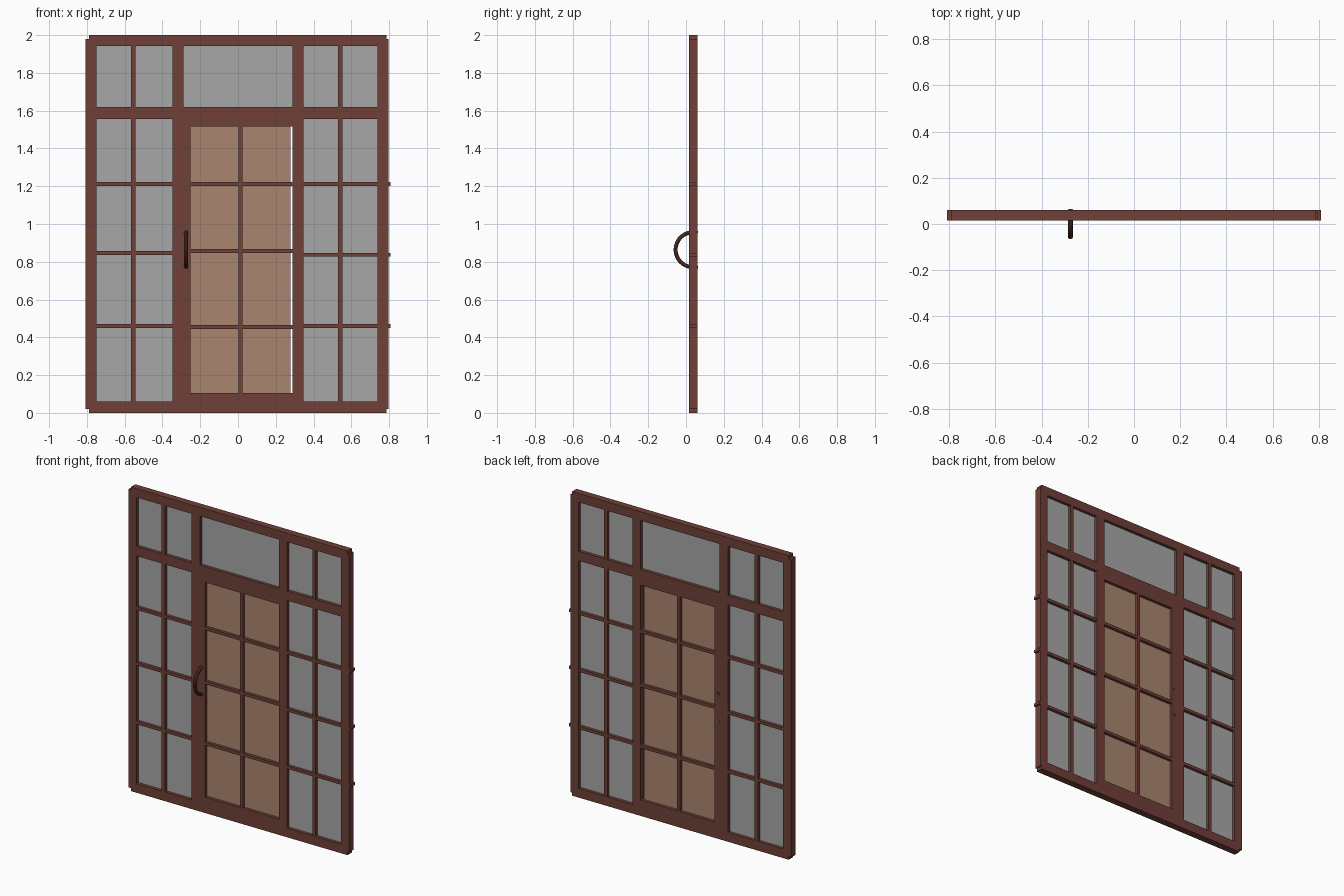
import bpy, math

if "Cube" in bpy.data.objects:
    bpy.data.objects.remove(bpy.data.objects["Cube"])

def material(name, rgb):
    m = bpy.data.materials.new(name)
    m.diffuse_color = (*rgb, 1)
    m.use_nodes = True
    m.node_tree.nodes["Principled BSDF"].inputs["Base Color"].default_value = m.diffuse_color
    return m

wood = material("red_brown_wood", (0.16, 0.051, 0.039))
dark = material("dark_handle", (0.13, 0.045, 0.034))
amber = material("brown_glass", (0.40, 0.235, 0.16))
grey = material("grey_glass", (0.39, 0.39, 0.39))

def box(name, x0, x1, z0, z1, y0=0.015, y1=0.061, mat=wood):
    bpy.ops.mesh.primitive_cube_add(size=1, location=((x0+x1)/2, (y0+y1)/2, (z0+z1)/2))
    o = bpy.context.object
    o.name = name
    o.scale = (x1-x0, y1-y0, z1-z0)
    bpy.ops.object.transform_apply(location=False, rotation=False, scale=True)
    o.data.materials.append(mat)
    return o

# Outer frame: the stiles stop short of the rails at the corners
box("left_stile", -0.808, -0.749, 0.02, 1.98)
box("right_stile", 0.738, 0.796, 0.02, 1.98)
box("top_rail", -0.79, 0.786, 1.942, 2.0)
box("bottom_rail", -0.79, 0.786, 0.0, 0.06)
box("transom_rail", -0.76, 0.75, 1.557, 1.62)

# Door posts
box("left_post", -0.348, -0.288, 0.05, 1.95)
box("right_post", 0.288, 0.347, 0.05, 1.95)

# Door leaf
box("door_stile", -0.295, -0.251, 0.05, 1.57)
box("door_top_rail", -0.29, 0.29, 1.517, 1.57)
box("door_bottom_rail", -0.29, 0.29, 0.05, 0.104)
box("door_mullion", 0.002, 0.024, 0.10, 1.53, 0.016, 0.060)

# Sidelight mullions
box("left_mullion", -0.566, -0.542, 0.05, 1.95, 0.016, 0.060)
box("right_mullion", 0.530, 0.554, 0.05, 1.95, 0.016, 0.060)

# Glazing bars; the right hand ones poke through the outer stile
bars = {"left": (-0.76, -0.34, (1.212, 0.847, 0.46)),
        "door": (-0.26, 0.29, (1.212, 0.857, 0.455)),
        "right": (0.34, 0.808, (1.212, 0.837, 0.46))}
for side, (x0, x1, heights) in bars.items():
    for z in heights:
        box(side + "_glazing_bar", x0, x1, z-0.01, z+0.01, 0.016, 0.060)

# Glass panes, set in the middle of the frame depth
def pane(name, x0, x1, z0, z1, mat):
    box(name, x0, x1, z0, z1, 0.035, 0.041, mat)

pane("left_glass", -0.755, -0.343, 0.055, 1.95, grey)
pane("right_glass", 0.34, 0.743, 0.055, 1.95, grey)
pane("transom_glass", -0.295, 0.292, 1.615, 1.95, grey)
pane("door_glass", -0.258, 0.277, 0.10, 1.525, amber)

# Curved pull handle whose ends pass through the door
curve = bpy.data.curves.new("handle", 'CURVE')
curve.dimensions = '3D'
curve.bevel_depth = 0.011
curve.bevel_resolution = 3
curve.use_fill_caps = True
spline = curve.splines.new('POLY')
n = 28
spline.points.add(n)
end = math.pi/2 + math.asin(0.025/0.0925)
for i, p in enumerate(spline.points):
    a = -end + 2*end*i/n
    p.co = (-0.275, 0.0375 - 0.0925*math.cos(a), 0.864 + 0.0925*math.sin(a), 1)
handle = bpy.data.objects.new("door_handle", curve)
bpy.context.collection.objects.link(handle)
bpy.ops.object.select_all(action='DESELECT')
handle.select_set(True)
bpy.context.view_layer.objects.active = handle
bpy.ops.object.convert(target='MESH')
handle = bpy.context.object
handle.data.materials.clear()
handle.data.materials.append(dark)
bpy.ops.object.shade_smooth_by_angle()
